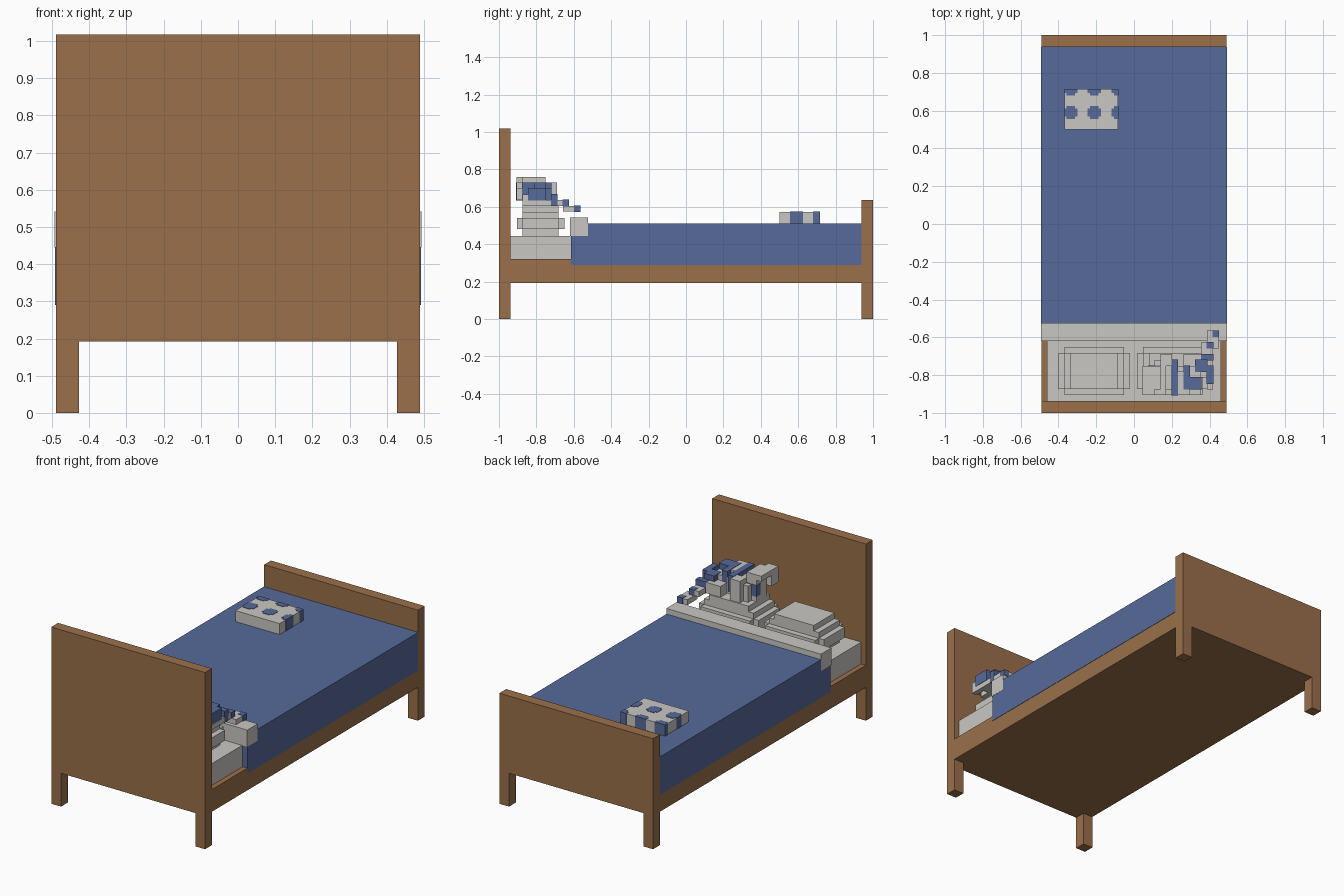
import bpy, bmesh
from mathutils import Vector

cube = bpy.data.objects.get("Cube")
if cube:
    bpy.data.objects.remove(cube, do_unlink=True)


def material(name, rgb):
    m = bpy.data.materials.new(name)
    m.use_nodes = True
    m.diffuse_color = (*rgb, 1)
    m.node_tree.nodes["Principled BSDF"].inputs["Base Color"].default_value = (*rgb, 1)
    return m


wood = material("warm wood", (0.325, 0.16, 0.069))
blue = material("blue cloth", (0.093, 0.143, 0.32))
white = material("off white cloth", (0.59, 0.575, 0.55))


def boxes(name, mat, spans, grow=0.0):
    """One object made of boxes, each given as x, y and z spans."""
    bm = bmesh.new()
    for span in spans:
        lo = Vector(s[0] - grow for s in span)
        hi = Vector(s[1] + grow for s in span)
        for v in bmesh.ops.create_cube(bm, size=1)["verts"]:
            v.co = Vector(hi[i] if v.co[i] > 0 else lo[i] for i in range(3))
    mesh = bpy.data.meshes.new(name)
    bm.to_mesh(mesh)
    bm.free()
    mesh.materials.append(mat)
    ob = bpy.data.objects.new(name, mesh)
    bpy.context.collection.objects.link(ob)
    return ob


# Wooden frame
W, T = 0.49, 0.062
full = (-W, W)
boxes("headboard", wood, [(full, (-1, T - 1), (0.192, 1.018))])
boxes("footboard", wood, [(full, (1 - T, 1), (0.192, 0.637))])
boxes("bed_base", wood, [(full, (T - 1, 1 - T), (0.192, 0.32))])
for yname, ys in (("head", (-1, T - 1)), ("foot", (1 - T, 1))):
    for xname, xs in (("left", (W - T, W)), ("right", (-W, T - W))):
        boxes(f"{yname}_{xname}_leg", wood, [(xs, ys, (0, 0.192))])

# Bedding
boxes("mattress", white, [((-0.46, 0.46), (T - 1, -0.6), (0.32, 0.445))])
boxes("blanket", blue, [((-W - 0.002, W + 0.002), (-0.615, 1 - T), (0.29, 0.51))])
boxes("folded_sheet", white, [((-W - 0.003, W + 0.003), (-0.62, -0.525), (0.445, 0.542))])

# Stepped pillows
for name, x in (("right_pillow", -0.21), ("left_pillow", 0.205)):
    long_y, short_y = (-0.904, -0.65), (-0.873, -0.683)
    steps = [(0.19, short_y, 0.48, 0.54), (0.158, long_y, 0.48, 0.54),
             (0.158, short_y, 0.445, 0.573), (0.126, short_y, 0.573, 0.605)]
    boxes(name, white, [((x - h, x + h), ys, (a, b)) for h, ys, a, b in steps])

# Dotted cushion with dots running through its sides
cx, cy, cz = (-0.367, -0.085), (0.5, 0.714), (0.51, 0.573)
boxes("dotted_cushion", white, [(cx, cy, cz)])
dots = []
for x in (-0.335, -0.21, -0.085):
    for y in (0.59, 0.715):
        for hx, hy in ((0.033, 0.02), (0.02, 0.033)):
            dots.append(((max(x - hx, cx[0]), min(x + hx, cx[1])),
                         (max(y - hy, cy[0]), min(y + hy, cy[1])), cz))
boxes("cushion_dots", blue, dots, 0.002)


# Plush toy lying on the left pillow, laid out in cells
def cells(spec):
    origin = (0.015, -0.937, 0.605)
    return [tuple((o + 0.031 * a, o + 0.031 * b) for o, (a, b) in zip(origin, s)) for s in spec]


boxes("toy_head", white, cells([
    ((1, 4), (2, 6), (4, 5)), ((1, 3), (1, 3), (2, 5)), ((2, 5), (1, 5), (2, 4)),
    ((2, 5), (3, 6), (0, 4)), ((4, 6), (6, 8), (0, 4)), ((3, 6), (4, 7), (0, 3)),
]))
boxes("toy_body", white, cells([
    ((5, 11), (2, 6), (0, 3)), ((6, 9), (1, 5), (2, 4)), ((9, 11), (1, 3), (1, 3)),
    ((8, 12), (4, 8), (0, 2)),
]))
boxes("toy_legs", white, cells([
    ((11, 13), (5, 10), (0, 1)), ((12, 14), (9, 12), (-1, 0)), ((12, 13), (2, 5), (0, 2)),
]))
boxes("toy_patches", blue, cells([
    ((6, 7), (1, 7), (1, 4)), ((8, 9), (2, 6), (2, 4)), ((9, 11), (2, 4), (1, 4)),
    ((10, 12), (5, 7), (1, 3)), ((11, 13), (7, 8), (0, 2)), ((12, 13), (3, 6), (1, 3)),
    ((2, 4), (5, 6), (1, 3)), ((12, 13), (9, 10), (0, 1)), ((13, 14), (11, 12), (-1, 0)),
]), 0.002)
